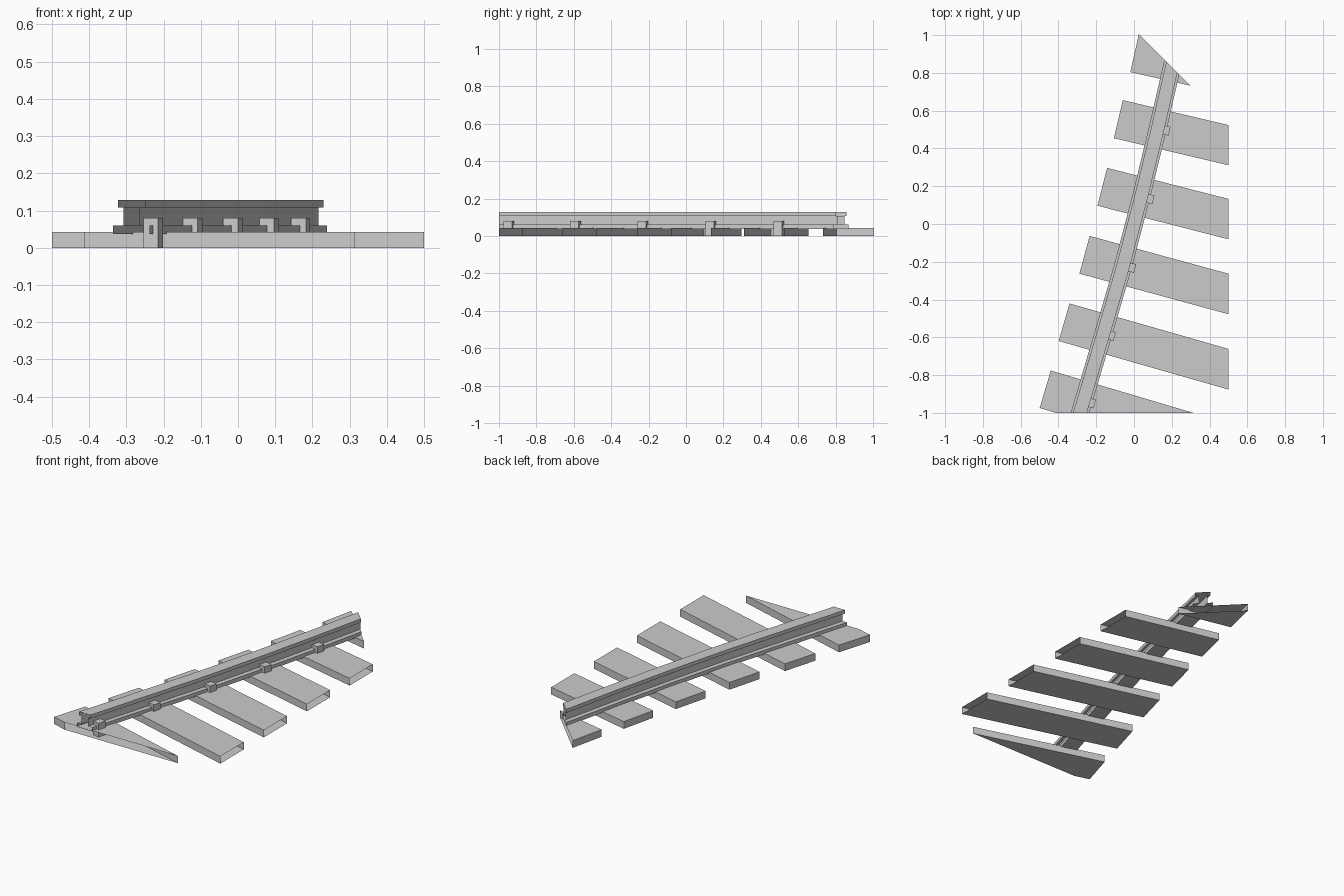
import bpy, bmesh
from math import atan, cos, sin
from mathutils import Vector

if "Cube" in bpy.data.objects:
    bpy.data.objects.remove(bpy.data.objects["Cube"])

# Planes that trim the curved track section (left open, like a tile edge)
CUTS = [((0.5, 0, 0), (1, 0, 0)), ((0, -1, 0), (0, -1, 0)), ((0.515, 0.515, 0), (1, 1, 0))]


def finish(bm, name):
    bmesh.ops.recalc_face_normals(bm, faces=bm.faces)
    for co, no in CUTS:
        bmesh.ops.bisect_plane(bm, geom=bm.verts[:] + bm.edges[:] + bm.faces[:],
                               plane_co=co, plane_no=no, clear_outer=True)
    mesh = bpy.data.meshes.new(name)
    bm.to_mesh(mesh)
    bm.free()
    bpy.context.collection.objects.link(bpy.data.objects.new(name, mesh))


def box(name, start, along, length, width, height):
    """Box on the ground, starting at the middle of one end and running along a direction."""
    side = Vector((-along.y, along.x)) * width / 2
    bm = bmesh.new()
    corners = [start - side, start + along * length - side,
               start + along * length + side, start + side]
    base = bm.faces.new([bm.verts.new((p.x, p.y, 0)) for p in corners])
    ext = bmesh.ops.extrude_face_region(bm, geom=[base], use_keep_orig=True)
    top = [v for v in ext["geom"] if isinstance(v, bmesh.types.BMVert)]
    bmesh.ops.translate(bm, verts=top, vec=(0, 0, height))
    finish(bm, name)


# Rail: I-shaped profile swept along a gently bending path
half = [(0.047, 0.037), (0.047, 0.06), (0.02, 0.06), (0.02, 0.108), (0.035, 0.108), (0.035, 0.129)]
profile = half + [(-x, z) for x, z in reversed(half)]
path = [Vector(p) for p in [(-0.3305, -1.15), (-0.165, -0.59), (-0.06, -0.23), (0.037, 0.14),
                            (0.122, 0.49), (0.20, 0.83), (0.235, 0.98)]]
bm = bmesh.new()
rings = []
for i, p in enumerate(path):
    t = (path[min(i + 1, len(path) - 1)] - path[max(i - 1, 0)]).normalized()
    rings.append([bm.verts.new((p.x + t.y * u, p.y - t.x * u, z)) for u, z in profile])
for a, b in zip(rings, rings[1:]):
    for j in range(len(profile)):
        k = (j + 1) % len(profile)
        bm.faces.new((a[j], a[k], b[k], b[j]))
finish(bm, "rail")

# Sleepers: middle of the outer end and slope; each carries one rail clip
sleepers = [(-0.47, -0.875, 0.297), (-0.37, -0.52, 0.286), (-0.262, -0.163, 0.272),
            (-0.168, 0.197, 0.256), (-0.083, 0.555, 0.236), (0.003, 0.905, 0.225)]
clip_x = [-0.228, -0.122, -0.014, 0.083, 0.168]
for i, (x, y, slope) in enumerate(sleepers):
    a = -atan(slope)
    along = Vector((cos(a), sin(a)))
    start = Vector((x, y))
    box(f"sleeper_{i + 1}", start, along, 1.4, 0.207, 0.042)
    if i < len(clip_x):
        d = (clip_x[i] - x) / along.x
        box(f"rail_clip_{i + 1}", start + along * (d - 0.0205), along, 0.041, 0.047, 0.08)
